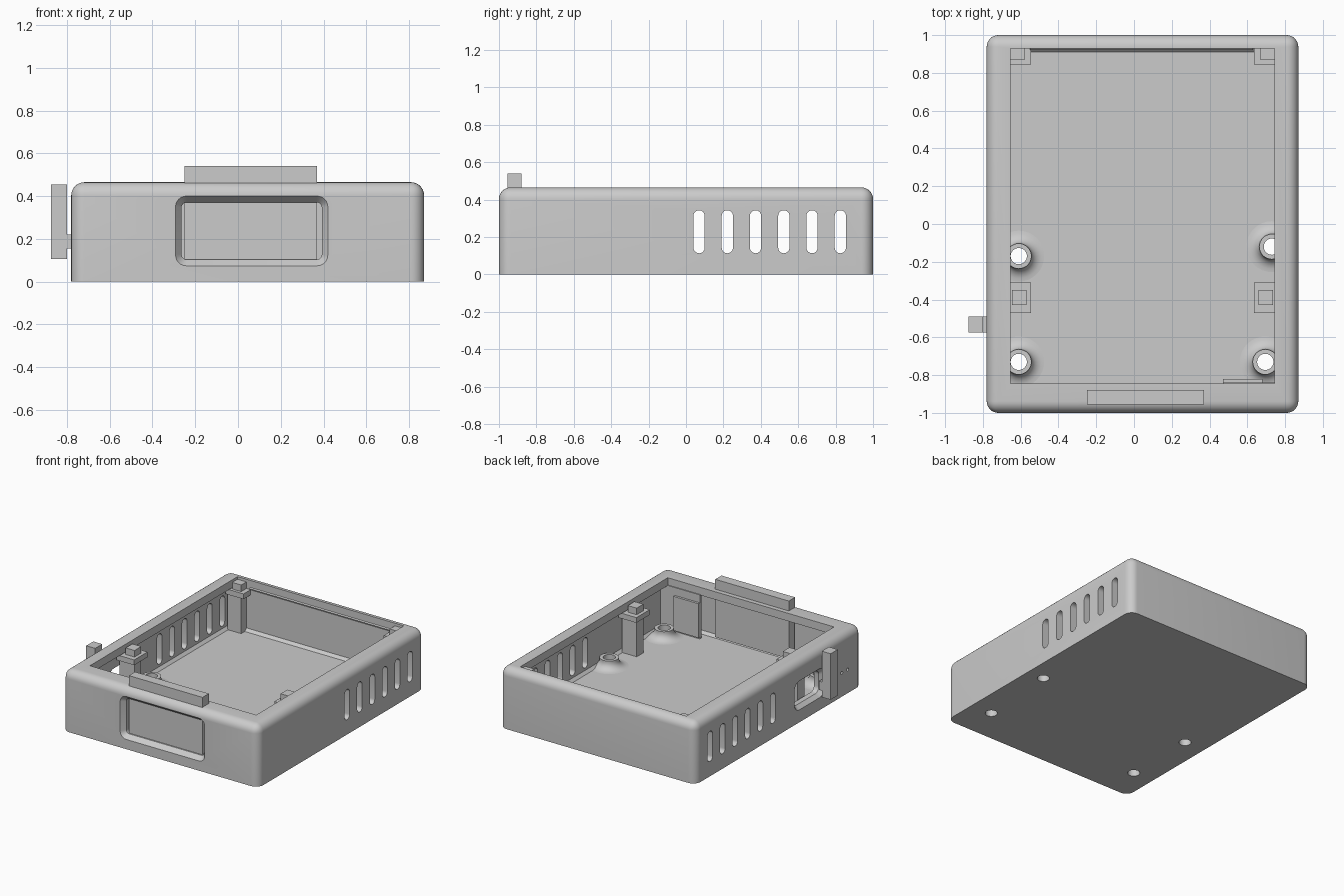
import bpy, bmesh, math
from mathutils import Vector

if "Cube" in bpy.data.objects:
    bpy.data.objects.remove(bpy.data.objects["Cube"])

grey = bpy.data.materials.new("case grey")
grey.diffuse_color = (0.6, 0.6, 0.6, 1)
grey.use_nodes = True
grey.node_tree.nodes["Principled BSDF"].inputs["Base Color"].default_value = grey.diffuse_color


def finish(name, bm, smooth=False):
    bmesh.ops.recalc_face_normals(bm, faces=bm.faces)
    me = bpy.data.meshes.new(name)
    bm.to_mesh(me)
    bm.free()
    ob = bpy.data.objects.new(name, me)
    bpy.context.collection.objects.link(ob)
    me.materials.append(grey)
    if smooth:
        smooth_shade(ob)
    return ob


def smooth_shade(ob):
    bpy.ops.object.select_all(action='DESELECT')
    bpy.context.view_layer.objects.active = ob
    ob.select_set(True)
    bpy.ops.object.shade_smooth_by_angle(angle=math.radians(35))


def add_box(bm, x0, x1, y0, y1, z0, z1):
    vs = bmesh.ops.create_cube(bm, size=1)["verts"]
    for v in vs:
        v.co = Vector(((x0 + x1) / 2 + v.co.x * (x1 - x0),
                       (y0 + y1) / 2 + v.co.y * (y1 - y0),
                       (z0 + z1) / 2 + v.co.z * (z1 - z0)))
    return vs


def box(name, *dims):
    bm = bmesh.new()
    add_box(bm, *dims)
    return finish(name, bm)


def rounded(u, v, w, h, r, n=6):
    """Outline of a rounded rectangle, w and h being half sizes."""
    pts = []
    for k, (sx, sy) in enumerate(((1, 1), (-1, 1), (-1, -1), (1, -1))):
        for i in range(n + 1):
            a = math.pi / 2 * (k + i / n)
            pts.append((u + sx * (w - r) + r * math.cos(a), v + sy * (h - r) + r * math.sin(a)))
    return pts


def loft(name, rings):
    """Capped solid through rings of 3D points."""
    bm = bmesh.new()
    loops = [[bm.verts.new(p) for p in ring] for ring in rings]
    for a, b in zip(loops, loops[1:]):
        for i in range(len(a)):
            j = (i + 1) % len(a)
            bm.faces.new((a[i], a[j], b[j], b[i]))
    bm.faces.new(loops[0])
    bm.faces.new(loops[-1])
    return finish(name, bm)


def cut(target, cutter):
    bpy.context.view_layer.objects.active = target
    mod = target.modifiers.new("cut", 'BOOLEAN')
    mod.operation = 'DIFFERENCE'
    mod.solver = 'EXACT'
    mod.object = cutter
    bpy.ops.object.modifier_apply(modifier=mod.name)
    bpy.data.objects.remove(cutter)


# Outer case with rounded corners and rounded top edge
FLOOR = 0.075
bm = bmesh.new()
add_box(bm, -0.78, 0.87, -1, 1, 0, 0.465)
edges = [e for e in bm.edges if sum(v.co.z for v in e.verts) > 0.1]
bmesh.ops.bevel(bm, geom=edges, offset=0.062, segments=7, profile=0.5, affect='EDGES')
case = finish("case", bm)

# Cavity with a chamfered floor edge, and a narrower opening through the top lip
bm = bmesh.new()
add_box(bm, -0.71, 0.80, -0.93, 0.93, FLOOR, 0.405)
low = [e for e in bm.edges if sum(v.co.z for v in e.verts) < 0.2]
bmesh.ops.bevel(bm, geom=low, offset=0.02, segments=1, affect='EDGES')
cut(case, finish("cavity_cutter", bm))
cut(case, box("opening_cutter", -0.655, 0.745, -0.845, 0.93, 0.3, 0.6))

# Vent slots through both side walls
for i in range(6):
    out = rounded(0.07 + 0.151 * i, 0.228, 0.03, 0.115, 0.0299)
    for x0, x1 in ((-0.9, -0.69), (0.78, 1.0)):
        cut(case, loft("slot_cutter", [[(x, y, z) for y, z in out] for x in (x0, x1)]))

# Front window with a bevelled frame
steps = ((-1.02, 0.356, 0.163, 0.05), (-1.0, 0.356, 0.163, 0.05),
         (-0.965, 0.328, 0.134, 0.025), (-0.90, 0.328, 0.134, 0.025))
cut(case, loft("window_cutter", [[(x, y, z) for x, z in rounded(0.064, 0.237, w, h, r)]
                                 for y, w, h, r in steps]))

# Side port with a bevelled frame
steps = ((-0.80, 0.18, 0.11, 0.06), (-0.78, 0.18, 0.11, 0.06),
         (-0.75, 0.155, 0.085, 0.04), (-0.69, 0.155, 0.085, 0.04))
cut(case, loft("port_cutter", [[(x, y, z) for y, z in rounded(-0.37, 0.205, w, h, r)]
                               for x, w, h, r in steps]))

# Two pin holes beside the port
for y in (-0.76, -0.83):
    out = rounded(y, 0.18, 0.012, 0.012, 0.0119, 3)
    cut(case, loft("pin_cutter", [[(x, a, z) for a, z in out] for x in (-0.9, -0.69)]))

# Screw holes through the floor
SCREWS = ((-0.61, -0.17), (-0.61, -0.73), (0.73, -0.12), (0.695, -0.73))
HOLE = 0.043
N = 32


def circle(x, y, r, z):
    return [(x + r * math.cos(2 * math.pi * i / N), y + r * math.sin(2 * math.pi * i / N), z)
            for i in range(N)]


for x, y in SCREWS:
    cut(case, loft("screw_cutter", [circle(x, y, HOLE, z) for z in (-0.1, 0.2)]))
smooth_shade(case)

# Flared screw bosses
for k, (x, y) in enumerate(SCREWS):
    prof = [(HOLE, 0.03), (0.135, 0.03)]
    for i in range(7):
        a = math.pi / 2 * i / 6
        prof.append((0.135 - 0.068 * math.sin(a), FLOOR + 0.055 * (1 - math.cos(a))))
    prof += [(0.067, 0.142), (HOLE, 0.142)]
    bm = bmesh.new()
    rings = [[bm.verts.new(p) for p in circle(x, y, r, z)] for r, z in prof]
    for a, b in zip(rings, rings[1:] + rings[:1]):
        for i in range(N):
            j = (i + 1) % N
            bm.faces.new((a[i], a[j], b[j], b[i]))
    finish(f"screw_boss_{k + 1}", bm, True)

# Board posts: column, wider rest and locating peg, mirrored about the case centre
CX = 0.045
for side, s in (("left", -1), ("right", 1)):
    def post(name, peg_in, peg_out, rest_in, y_peg, y_rest):
        parts = (("column", peg_in, 0.74, y_peg, FLOOR - 0.01, 0.36),
                 ("rest", rest_in, 0.74, y_rest, 0.355, 0.395),
                 ("peg", peg_in, peg_out, y_peg, 0.39, 0.445))
        for part, a, b, (y0, y1), z0, z1 in parts:
            xs = sorted((CX + s * a, CX + s * b))
            box(f"{side}_{name}_{part}", *xs, y0, y1, z0, z1)
    post("middle_post", 0.615, 0.69, 0.59, (-0.43, -0.35), (-0.47, -0.31))
    post("back_post", 0.625, 0.70, 0.59, (0.867, 0.935), (0.845, 0.935))

# Snap ridge along the back wall
loft("back_ridge", [[(x, 0.94, 0.37), (x, 0.922, 0.405), (x, 0.94, 0.42)] for x in (-0.55, 0.63)])

# Screen plate sliding through the front wall
box("screen_plate", -0.25, 0.37, -0.955, -0.88, 0.10, 0.54)

# Card holder inside the front wall
box("card_backing", 0.47, 0.80, -0.86, -0.838, 0.07, 0.41)
box("card_slab", 0.47, 0.68, -0.84, -0.82, 0.09, 0.35)

# Loose bar beside the port with its small tab
box("side_bar", -0.875, -0.80, -0.575, -0.49, 0.105, 0.455)
box("side_bar_tab", -0.802, -0.775, -0.575, -0.49, 0.155, 0.22)
